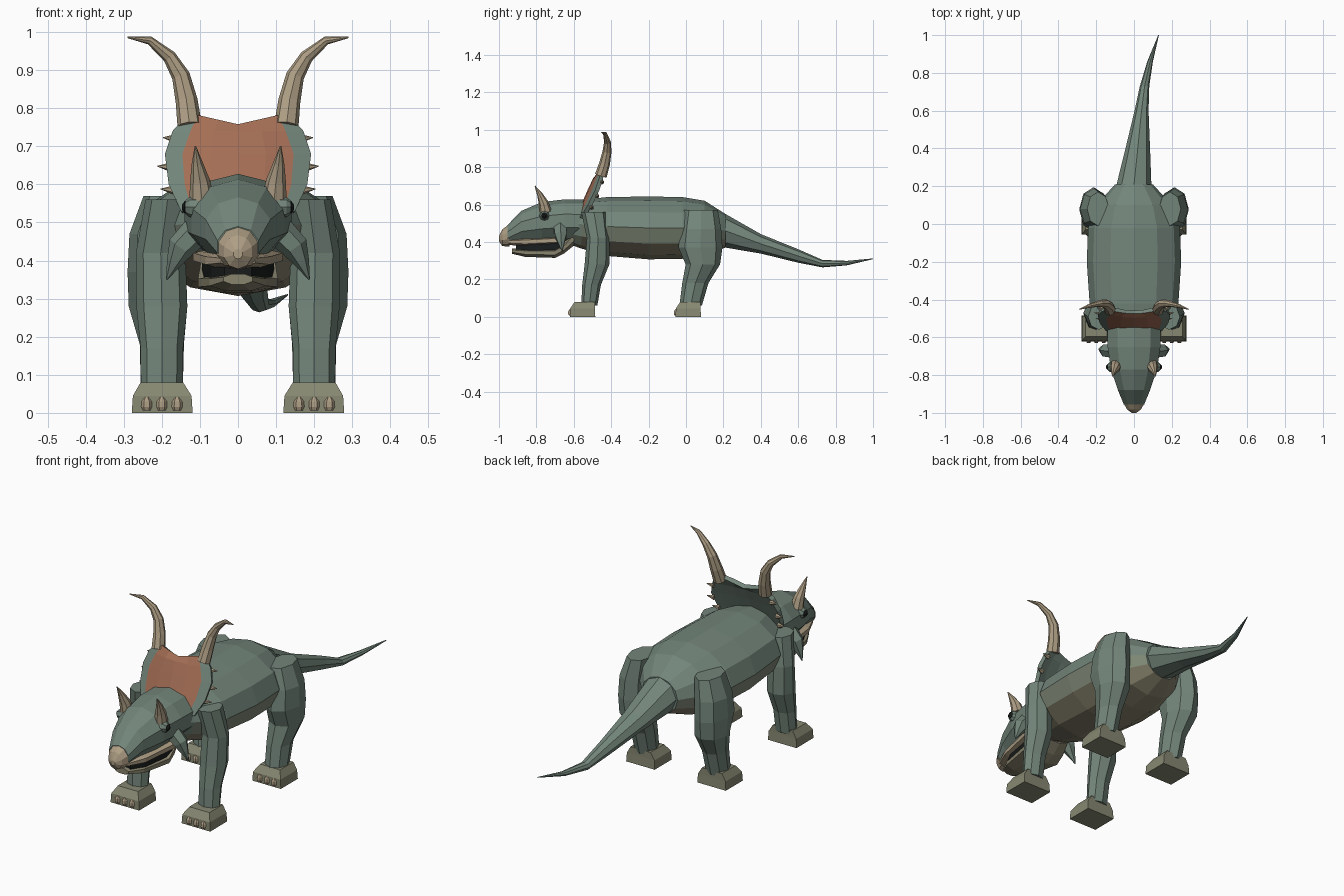
import bpy, bmesh
from math import cos, sin, pi
from mathutils import Vector

if "Cube" in bpy.data.objects:
    bpy.data.objects.remove(bpy.data.objects["Cube"])


def material(name, rgb):
    m = bpy.data.materials.new(name)
    m.diffuse_color = (*rgb, 1)
    m.use_nodes = True
    m.node_tree.nodes["Principled BSDF"].inputs["Base Color"].default_value = m.diffuse_color
    return m


GREEN = material("green_skin", (0.17, 0.235, 0.195))
MID = material("flank_skin", (0.21, 0.245, 0.18))
BELLY = material("belly_skin", (0.25, 0.23, 0.155))
FOOT = material("foot_skin", (0.24, 0.245, 0.165))
HORN = material("horn", (0.42, 0.34, 0.23))
BROWN = material("frill_panel", (0.37, 0.155, 0.09))
DARK = material("dark", (0.01, 0.012, 0.012))


def finish(name, bm, mats):
    me = bpy.data.meshes.new(name)
    bm.to_mesh(me)
    bm.free()
    for m in mats:
        me.materials.append(m)
    ob = bpy.data.objects.new(name, me)
    bpy.context.collection.objects.link(ob)
    return ob


def loft(name, pts, n, mat, axis=None, side=1, phase=0, paint=None):
    """Skin rings given as (x, y, z, ru[, rv]); side=-1 mirrors in x."""
    bm = bmesh.new()
    P = [Vector(p[:3]) for p in pts]
    rings = []
    for i, p in enumerate(pts):
        if axis == 'Y':
            u, v = Vector((1, 0, 0)), Vector((0, 0, 1))
        elif axis == 'Z':
            u, v = Vector((1, 0, 0)), Vector((0, 1, 0))
        else:
            t = (P[min(i + 1, len(P) - 1)] - P[max(i - 1, 0)]).normalized()
            u = t.cross(Vector((0, 1, 0))).normalized()
            v = u.cross(t)
        ring = []
        for k in range(n):
            a = 2 * pi * k / n + phase
            c = P[i] + (u * cos(a) * p[3] + v * sin(a) * p[-1]) / cos(phase)
            ring.append(bm.verts.new((c.x * side, c.y, c.z)))
        rings.append(ring)
    for r, s in zip(rings, rings[1:]):
        for k in range(n):
            bm.faces.new((r[k], r[(k + 1) % n], s[(k + 1) % n], s[k]))
    bm.faces.new(rings[0])
    bm.faces.new(rings[-1])
    bmesh.ops.recalc_face_normals(bm, faces=bm.faces)
    if paint:
        for f in bm.faces:
            f.material_index = paint(f.calc_center_median())
    return finish(name, bm, mat if isinstance(mat, list) else [mat])


def spans(rows):
    """(y, bottom, top, half width) -> ring tuples along y."""
    return [(0, y, (b + t) / 2, w, (t - b) / 2) for y, b, t, w in rows]


# body with paler flank and belly
loft("body", spans([(-.66, .40, .61, .09), (-.56, .365, .625, .15), (-.42, .325, .64, .235),
                    (-.2, .307, .643, .25), (-.02, .31, .64, .243), (.1, .325, .62, .2),
                    (.21, .37, .55, .1)]), 12, [GREEN, MID, BELLY], 'Y',
     paint=lambda c: 2 if c.z < .4 else 1 if c.z < .455 else 0)

# tail, swinging to one side
loft("tail", [(0, .12, .475, .11, .11), (0, .21, .46, .092, .09), (.02, .4, .39, .065, .052),
              (.04, .6, .325, .037, .036), (.056, .73, .284, .025, .02),
              (.085, .86, .287, .015, .012), (.13, 1, .31, .002, .002)], 8, GREEN, 'Y')

# head, beak and jaw
loft("head", spans([(-.54, .40, .622, .14), (-.65, .405, .622, .14), (-.77, .40, .608, .122),
                    (-.88, .402, .562, .085), (-.955, .385, .487, .054)]), 10, GREEN, 'Y', phase=pi / 10)
loft("beak", spans([(-.945, .378, .492, .057), (-.982, .38, .465, .037), (-1, .405, .43, .012)]),
     10, HORN, 'Y', phase=pi / 10)
loft("upper_lip", spans([(-.95, .385, .415, .045), (-.86, .375, .425, .085), (-.67, .385, .435, .118)]),
     8, HORN, 'Y', phase=pi / 8)
loft("mouth", spans([(-.91, .35, .385, .035), (-.84, .35, .39, .07), (-.66, .35, .40, .095)]),
     4, DARK, 'Y', phase=pi / 4)
loft("lower_jaw", spans([(-.93, .337, .365, .038), (-.86, .32, .366, .075), (-.70, .315, .368, .105),
                         (-.65, .34, .40, .1), (-.6, .38, .46, .09)]), 8, BELLY, 'Y', phase=pi / 8)

# frill: curved sheet, brown panel in front, thickened backwards
rows = [(.53, .12, .15, -.59), (.60, .14, .182, -.56), (.68, .146, .192, -.525),
        (.74, .125, .172, -.497), (.782, .105, .135, -.475)]
bm = bmesh.new()
grid = []
for j, (z, inner, outer, y) in enumerate(rows):
    line = []
    for x in (-outer, -inner, -inner / 2, 0, inner / 2, inner, outer):
        dip = .024 * max(0, 1 - abs(x) / inner) if j == 4 else 0
        line.append(bm.verts.new((x, y + .04 * (x / .19) ** 2, z - dip)))
    grid.append(line)
for a, b in zip(grid, grid[1:]):
    for k in range(6):
        f = bm.faces.new((a[k], a[k + 1], b[k + 1], b[k]))
        f.material_index = 0 if 0 < k < 5 else 1
frill = finish("frill", bm, [BROWN, GREEN, GREEN])
mod = frill.modifiers.new("thickness", 'SOLIDIFY')
mod.thickness, mod.offset = .022, -1
mod.material_offset = mod.material_offset_rim = 1

FRONT_LEG = [(.185, -.492, .56, .058, .068), (.203, -.47, .42, .065, .06), (.2, -.476, .28, .067, .066),
             (.2, -.505, .17, .056, .05), (.2, -.517, .06, .055, .043)]
HIND_LEG = [(.19, .08, .57, .058, .09), (.21, .08, .47, .075, .108), (.214, .077, .37, .076, .118),
            (.21, .09, .28, .077, .092), (.2, .05, .18, .058, .07), (.2, .025, .06, .055, .06)]

for side, tag in ((1, "right"), (-1, "left")):
    # legs, feet and toenails
    for leg, pts, fy in (("front", FRONT_LEG, -.553), ("hind", HIND_LEG, .012)):
        loft(f"{leg}_leg_{tag}", pts, 8, GREEN, 'Z', side)
        loft(f"{leg}_foot_{tag}", [(.199, fy, 0, .08, .068), (.199, fy, .045, .077, .066),
                                   (.2, fy + .012, .08, .056, .054)], 4, FOOT, 'Z', side, pi / 4)
        for i in range(3):
            x = .16 + .04 * i
            loft(f"{leg}_toenail_{tag}_{i + 1}", [(x, fy - .066, .006, .011, .008), (x, fy - .066, .016, .015, .013),
                                                  (x, fy - .066, .03, .014, .012), (x, fy - .063, .042, .006, .005)],
                 6, HORN, 'Z', side)
    # frill horns and brow horns
    loft(f"frill_horn_{tag}", [(.127, -.455, .755, .032), (.135, -.435, .82, .029), (.15, -.422, .885, .024),
                               (.18, -.42, .935, .018), (.232, -.432, .978, .011), (.29, -.452, .986, .002)],
         8, HORN, None, side)
    loft(f"brow_horn_{tag}", [(.095, -.75, .56, .033), (.1, -.762, .61, .026), (.107, -.782, .655, .015),
                              (.112, -.808, .70, .002)], 8, HORN, None, side)
    # cheek spikes
    loft(f"cheek_{tag}", [(.11, -.672, .475, .04), (.15, -.67, .435, .036), (.168, -.667, .395, .02),
                          (.187, -.662, .35, .002)], 6, GREEN, None, side)
    # eyes
    loft(f"eye_socket_{tag}", [(.09, -.757, .54, .03), (.128, -.757, .54, .026), (.138, -.757, .54, .018)],
         8, GREEN, None, side)
    loft(f"eye_{tag}", [(.13, -.757, .54, .018), (.14, -.757, .54, .016), (.147, -.757, .54, .007)],
         8, DARK, None, side)
    # small spikes on the frill edge
    for i, (x, y, z) in enumerate(((.176, -.505, .585), (.185, -.475, .645), (.17, -.45, .72))):
        loft(f"frill_spike_{tag}_{i + 1}", [(x - .01, y, z, .013), (x + .027, y + .006, z + .003, .001)],
             6, HORN, None, side)
